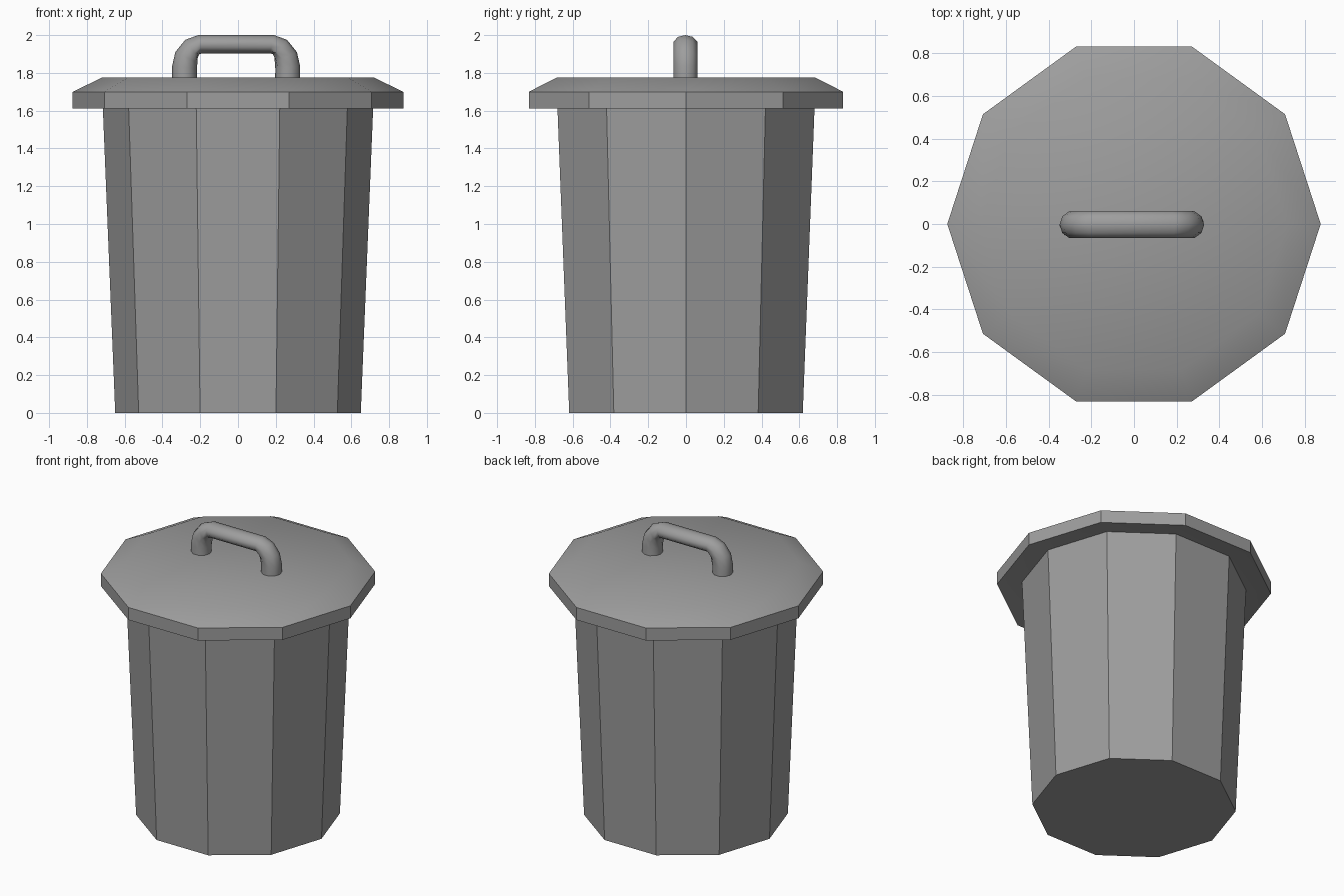
import bpy, bmesh, math

if "Cube" in bpy.data.objects:
    bpy.data.objects.remove(bpy.data.objects["Cube"])

SIDES = 10

grey = bpy.data.materials.new("dark_grey")
grey.diffuse_color = (0.34, 0.34, 0.34, 1)
grey.use_nodes = True
grey.node_tree.nodes["Principled BSDF"].inputs["Base Color"].default_value = grey.diffuse_color


def select(obj):
    bpy.ops.object.select_all(action='DESELECT')
    obj.select_set(True)
    bpy.context.view_layer.objects.active = obj


def lathe(name, profile, smooth_angle=None):
    """Ten-sided solid from (radius, z) rings, capped at both ends."""
    bm = bmesh.new()
    rings = []
    for r, z in profile:
        rings.append([bm.verts.new((r * math.cos(2 * math.pi * i / SIDES),
                                    r * math.sin(2 * math.pi * i / SIDES), z))
                      for i in range(SIDES)])
    for a, b in zip(rings, rings[1:]):
        for i in range(SIDES):
            j = (i + 1) % SIDES
            bm.faces.new((a[i], a[j], b[j], b[i]))
    bm.faces.new(rings[0][::-1])
    bm.faces.new(rings[-1])
    mesh = bpy.data.meshes.new(name)
    bm.to_mesh(mesh)
    bm.free()
    mesh.materials.append(grey)
    obj = bpy.data.objects.new(name, mesh)
    bpy.context.collection.objects.link(obj)
    if smooth_angle:
        select(obj)
        bpy.ops.object.shade_smooth_by_angle(angle=math.radians(smooth_angle))
    return obj


# Tapered bin body
lathe("bin_body", [(0.65, 0), (0.717, 1.65)])

# Lid: slightly recessed underside, upright rim, sloped shoulder, flat top
lathe("lid", [(0.70, 1.635), (0.875, 1.612), (0.875, 1.70), (0.718, 1.776)], 30)

# Handle: round tube with bent ends
left = [(-0.20 - 0.083 * math.cos(a), 1.83 + 0.105 * math.sin(a))
        for a in (math.radians(d) for d in (0, 30, 60, 90))]
left.insert(0, (-0.283, 1.765))
path = left + [(-0.02 - x, z) for x, z in reversed(left)]
curve = bpy.data.curves.new("handle", 'CURVE')
curve.dimensions = '3D'
curve.bevel_depth = 0.066
curve.bevel_resolution = 3
curve.use_fill_caps = True
spline = curve.splines.new('POLY')
spline.points.add(len(path) - 1)
for p, (x, z) in zip(spline.points, path):
    p.co = (x, -0.003, z, 1)
handle = bpy.data.objects.new("handle", curve)
bpy.context.collection.objects.link(handle)
select(handle)
bpy.ops.object.convert(target='MESH')
handle = bpy.context.view_layer.objects.active
# The grip bar is slightly flattened from below
for v in handle.data.vertices:
    if abs(v.co.x + 0.01) < 0.21 and v.co.z > 1.85:
        v.co.z = 2 - (2 - v.co.z) * 0.75
handle.data.materials.clear()
handle.data.materials.append(grey)
bpy.ops.object.shade_smooth_by_angle(angle=math.radians(50))
